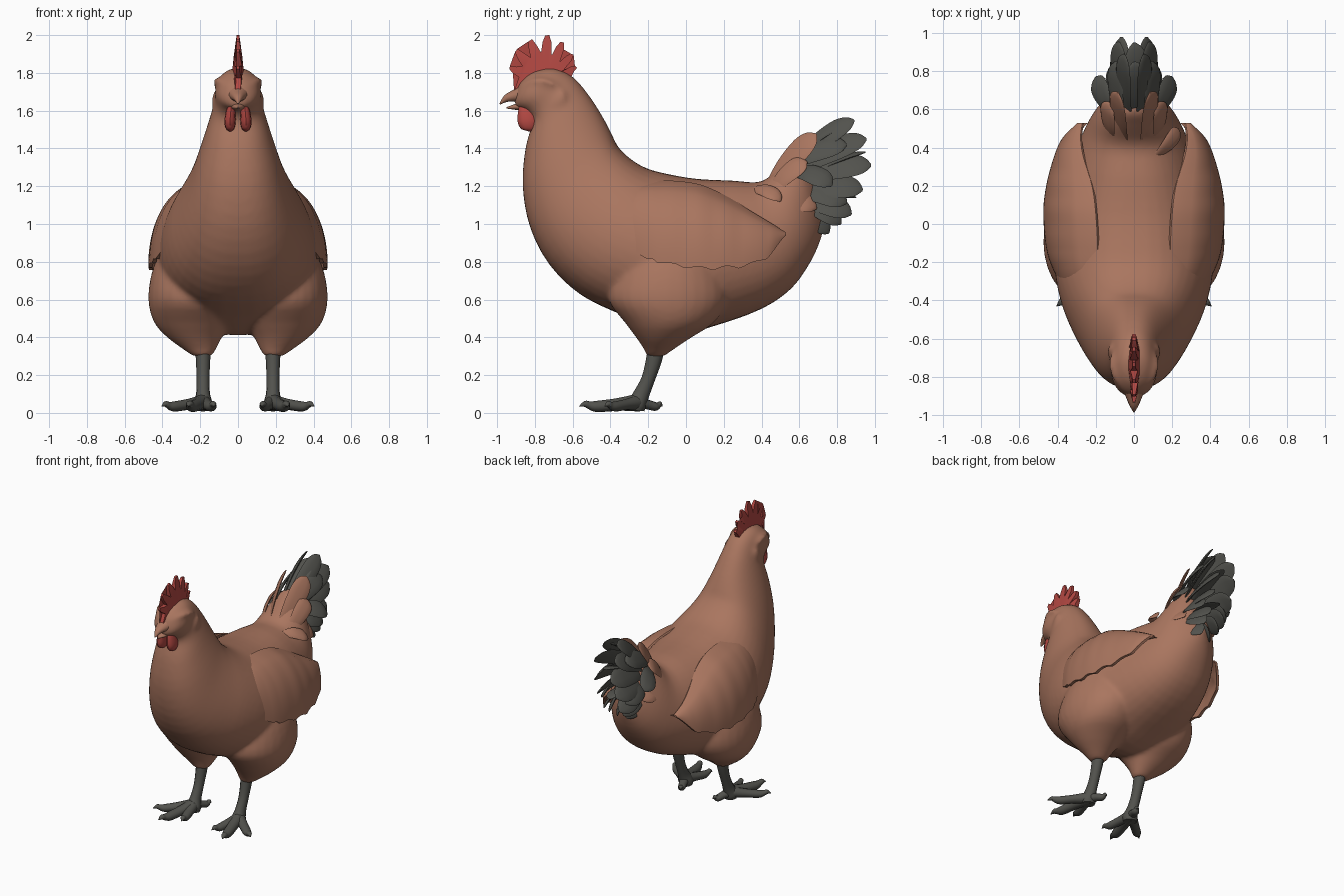
import bpy, bmesh, math
from mathutils import Vector as V

cube = bpy.data.objects.get("Cube")
if cube:
    bpy.data.objects.remove(cube)


def material(name, rgb):
    m = bpy.data.materials.new(name)
    m.use_nodes = True
    m.diffuse_color = (*rgb, 1)
    bsdf = m.node_tree.nodes["Principled BSDF"]
    bsdf.inputs["Base Color"].default_value = (*rgb, 1)
    bsdf.inputs["Roughness"].default_value = 0.8
    return m


BROWN = material("brown plumage", (0.40, 0.18, 0.115))
RED = material("comb red", (0.45, 0.065, 0.055))
GRAY = material("dark gray", (0.085, 0.085, 0.075))


def spline(rows, n):
    """Smooth interpolation through rows of numbers."""
    out = []
    for i in range(len(rows) - 1):
        p = [rows[max(0, min(len(rows) - 1, i + k))] for k in (-1, 0, 1, 2)]
        for j in range(n):
            t = j / n
            out.append([b + 0.5 * t * (c - a + t * (2 * a - 5 * b + 4 * c - d
                        + t * (3 * (b - c) + d - a))) for a, b, c, d in zip(*p)])
    return out + [list(rows[-1])]


def finish(name, bm, mat, mirror=False, angle=50):
    bmesh.ops.recalc_face_normals(bm, faces=bm.faces)
    mesh = bpy.data.meshes.new(name)
    bm.to_mesh(mesh)
    bm.free()
    mesh.materials.append(mat)
    mesh.shade_smooth()
    mesh.set_sharp_from_angle(angle=math.radians(angle))
    ob = bpy.data.objects.new(name, mesh)
    bpy.context.collection.objects.link(ob)
    if mirror:
        ob.modifiers.new("Mirror", "MIRROR").use_mirror_merge = False
    return ob


def loft(name, rings, mat, mirror=False):
    bm = bmesh.new()
    vs = [[bm.verts.new(p) for p in r] for r in rings]
    n = len(vs[0])
    for a, b in zip(vs, vs[1:]):
        for i in range(n):
            bm.faces.new((a[i], a[(i + 1) % n], b[(i + 1) % n], b[i]))
    bm.faces.new(vs[0])
    bm.faces.new(vs[-1])
    return finish(name, bm, mat, mirror)


def sweep(name, rows, wide, mat, mirror=True, sides=12, steps=4):
    """Elliptical tube; each row is x, y, z, half width, half thickness."""
    rows = spline(rows, steps)
    pts = [V(r[:3]) for r in rows]
    rings = []
    for i, r in enumerate(rows):
        t = (pts[min(i + 1, len(pts) - 1)] - pts[max(i - 1, 0)]).normalized()
        u = V(wide)
        u = (u - t * u.dot(t)).normalized()
        v = t.cross(u)
        rings.append([pts[i] + u * max(r[3], .001) * math.cos(a) + v * max(r[4], .001) * math.sin(a)
                      for a in (k * math.tau / sides for k in range(sides))])
    return loft(name, rings, mat, mirror)


def blend(name, parts, mat):
    """Fuse overlapping parts into one soft skin."""
    bpy.context.view_layer.update()
    deps = bpy.context.evaluated_depsgraph_get()
    bm = bmesh.new()
    for ob in parts:
        bm.from_mesh(ob.evaluated_get(deps).data)
    for ob in parts:
        bpy.data.objects.remove(ob)
    skin = finish(name, bm, mat)
    remesh = skin.modifiers.new("Fuse", "REMESH")
    remesh.mode = "VOXEL"
    remesh.voxel_size = .014
    remesh.use_smooth_shade = True
    smooth = skin.modifiers.new("Soften", "SMOOTH")
    smooth.factor = .5
    smooth.iterations = 9


# Body, neck and head: top y z, bottom y z, half width
body = [(.64, 1.38, .73, .98, .06), (.58, 1.385, .71, .91, .13), (.50, 1.31, .66, .80, .20),
        (.40, 1.225, .56, .66, .26), (.25, 1.23, .40, .55, .32), (.05, 1.24, .15, .46, .385),
        (-.12, 1.27, -.08, .41, .415), (-.22, 1.30, -.32, .51, .41), (-.30, 1.35, -.55, .62, .37),
        (-.36, 1.41, -.72, .78, .31), (-.39, 1.47, -.825, .98, .255), (-.42, 1.53, -.865, 1.2, .21),
        (-.46, 1.6, -.85, 1.4, .168), (-.52, 1.69, -.815, 1.53, .135), (-.60, 1.78, -.825, 1.57, .122),
        (-.70, 1.825, -.85, 1.60, .12), (-.80, 1.81, -.88, 1.61, .10), (-.865, 1.765, -.90, 1.62, .065),
        (-.895, 1.72, -.91, 1.64, .03)]
rings = []
for ty, tz, by, bz, w in spline(body, 3):
    top, low = V((0, ty, tz)), V((0, by, bz))
    rings.append([(top + low) / 2 + (top - low) / 2 * math.cos(a)
                  + V((math.copysign(w * abs(math.sin(a)) ** .85, math.sin(a)) * (1 - .08 * math.cos(a)), 0, 0))
                  for a in (k * math.tau / 40 for k in range(40))])
skin = [loft("torso", rings, BROWN)]

# Thighs: z, front y, back y, inner x, outer x
thigh = [(.30, -.208, -.115, .137, .238), (.34, -.225, -.06, .115, .295), (.40, -.265, .03, .085, .375),
         (.48, -.325, .15, .04, .445), (.60, -.41, .22, .02, .475), (.75, -.38, .20, .02, .455),
         (.92, -.30, .14, .05, .39)]
skin.append(loft("thighs", [[((x0 + x1) / 2 + (x1 - x0) / 2 * math.cos(a),
                              (y0 + y1) / 2 + (y1 - y0) / 2 * math.sin(a), z)
                             for a in (k * math.tau / 28 for k in range(28))]
                            for z, y0, y1, x0, x1 in spline(thigh, 3)], BROWN, True))

# Eyes, brows and cheeks, fused into the head
skin.append(sweep("eyes", [(.06, -.765, 1.715, .034, .032), (.10, -.77, 1.715, .03, .028),
                           (.122, -.77, 1.715, .01, .01)], (0, 1, 0), BROWN))
skin.append(sweep("brows", [(.05, -.87, 1.725, .012, .012), (.088, -.81, 1.75, .02, .022),
                            (.108, -.75, 1.755, .02, .022), (.112, -.68, 1.73, .012, .012)], (0, 0, 1), BROWN))
skin.append(sweep("cheeks", [(.108, -.66, 1.71, .012, .012), (.118, -.66, 1.67, .028, .022),
                             (.112, -.69, 1.62, .032, .022), (.10, -.74, 1.60, .012, .012)], (0, 1, 0), BROWN))
blend("body", skin, BROWN)

# Wings: y, top z, bottom z, top x, bottom x, with a scalloped lower edge
wing = [(-.40, 1.04, .92, .27, .345), (-.30, 1.20, .87, .20, .395), (-.15, 1.23, .79, .19, .455),
        (.05, 1.215, .755, .20, .475), (.20, 1.155, .755, .22, .46), (.35, 1.065, .775, .265, .42),
        (.45, 1.005, .83, .28, .375), (.53, .955, .925, .27, .295)]
sections = []
for y, zt, zb, xt, xb in spline(wing, 6):
    scallop = .022 * abs(math.sin(y * 22)) if y > -.2 else 0
    outer, inner = [], []
    for k in range(15):
        t = k / 14
        x = xt + (xb - xt) * math.sin(math.pi / 2 * t ** .55)
        z = zt + (zb + scallop - zt) * t
        outer.append((x, y, z))
        inner.append((x - .008 - .04 * math.sin(math.pi * min(t * 1.2, .9)), y, z - .01 * (1 - t)))
    sections.append(outer + inner[::-1])
loft("wings", sections, BROWN, True)


def feather(name, base, tip, w, mat, mirror=True, lean=.75):
    """Thin leaf that arches along its length and leans like a tent side."""
    b, t = V(base), V(tip)
    d = (t - b).normalized()
    rows = []
    for f, k, bend in ((0, .5, 0), (.35, .9, .02), (.7, 1, .02), (.9, .7, .01), (1, .12, 0)):
        p = b.lerp(t, f)
        rows.append((p.x + bend * .6, p.y, p.z + bend, w * k, .009 * k + .002))
    sweep(name, rows, (-lean, -d.z, d.y), mat, mirror, 10)


# Tail fan
fan = [((.03, .55, 1.30), (.05, .89, 1.55), .062), ((.04, .56, 1.27), (.08, .955, 1.45), .072),
       ((.04, .56, 1.24), (.065, .98, 1.31), .078), ((.05, .58, 1.18), (.075, .935, 1.18), .078),
       ((.05, .60, 1.12), (.065, .875, 1.05), .072), ((.04, .60, 1.08), (.04, .755, .95), .065),
       ((.07, .54, 1.31), (.095, .85, 1.42), .066), ((.10, .58, 1.28), (.20, .77, 1.20), .065),
       ((.08, .62, 1.16), (.10, .85, 1.11), .07), ((.06, .60, 1.12), (.06, .82, 1.0), .066)]
for i, (base, tip, w) in enumerate(fan):
    feather(f"tail_feathers_{i + 1}", base, tip, w, GRAY)
for i, (base, tip) in enumerate((((0, .55, 1.32), (0, .85, 1.53)), ((0, .58, 1.22), (0, .95, 1.38)),
                                 ((0, .6, 1.12), (0, .9, 1.14)))):
    feather(f"middle_tail_feather_{i + 1}", base, tip, .06, GRAY, False, 6)

# Brown coverts around the tail root
for i, (base, tip, w) in enumerate((((.05, .43, 1.17), (.085, .69, 1.475), .07),
                                    ((.12, .45, 1.17), (.13, .64, 1.33), .06),
                                    ((.13, .50, 1.12), (.13, .69, 1.08), .06))):
    feather(f"tail_coverts_{i + 1}", base, tip, w, BROWN)
feather("loose_rump_feather", (.12, .36, 1.185), (.23, .50, 1.12), .045, BROWN, False)

# Legs and toes
sweep("legs", [(.185, -.155, .36, .043, .045), (.185, -.17, .28, .038, .042), (.185, -.20, .18, .034, .036),
               (.185, -.235, .10, .037, .042), (.185, -.26, .045, .052, .05), (.185, -.265, .012, .045, .045)],
      (1, 0, 0), GRAY)
toes = {"inner_toes": (.125, -.49, .033), "middle_toes": (.265, -.565, .037),
        "outer_toes": (.405, -.43, .033), "back_toes": (.135, -.125, .029)}
for name, (x, y, r) in toes.items():
    a, b = V((.185, -.25, .055)), V((x, y, .03))
    rows = [(*a, r * 1.2, r * 1.3)]
    for f, k, z in ((.35, 1, .045), (.7, .9, .034), (.84, .6, .042), (.9, .5, .047), (1, .05, .035)):
        p = a.lerp(b, f)
        rows.append((p.x, p.y, z, r * k, r * k * .9))
    sweep(name, rows, (b - a).cross(V((0, 0, 1))), GRAY)

# Beak halves
sweep("upper_beak", [(0, -.84, 1.69, .07, .06), (0, -.90, 1.68, .045, .035),
                     (0, -.95, 1.665, .024, .02), (0, -.985, 1.635, .003, .003)], (1, 0, 0), BROWN, False)
sweep("lower_beak", [(0, -.84, 1.625, .05, .03), (0, -.90, 1.62, .03, .016),
                     (0, -.95, 1.615, .004, .004)], (1, 0, 0), BROWN, False)

# Wattles
sweep("wattles", [(.03, -.85, 1.65, .025, .012), (.038, -.845, 1.60, .045, .024),
                  (.042, -.835, 1.545, .056, .03), (.042, -.83, 1.505, .04, .022),
                  (.042, -.83, 1.49, .006, .005)], (0, 1, 0), RED)

# Comb: spiked plate, lens-shaped in plan, that thins toward the tips
spikes = ((153, .22), (130, .25), (109, .26), (89, .272), (70, .25), (51, .22), (33, .19))
outline = [(-.62, 1.75), (-.74, 1.76), (-.91, 1.70)]
for deg, r in spikes:
    for turn, k in ((.17, .66), (.10, .86), (.04, .98), (-.04, 1), (-.10, .86)):
        a = math.radians(deg) + turn
        outline.append((-.74 + r * k * math.cos(a), 1.73 + r * k * math.sin(a)))


def comb_half_width(y, z):
    lens = max(.1, 1 - ((y + .75) / .2) ** 2)
    return max(.007, .036 * lens * min(1, (2.02 - z) / .2))


bm = bmesh.new()
sides = [[bm.verts.new((s * comb_half_width(y, z), y, z)) for y, z in outline] for s in (-1, 1)]
for s in sides:
    bm.faces.new(s)
n = len(outline)
for i in range(n):
    j = (i + 1) % n
    bm.faces.new((sides[0][i], sides[0][j], sides[1][j], sides[1][i]))
bmesh.ops.triangulate(bm, faces=[f for f in bm.faces if len(f.verts) > 4])
finish("comb", bm, RED, angle=40)
